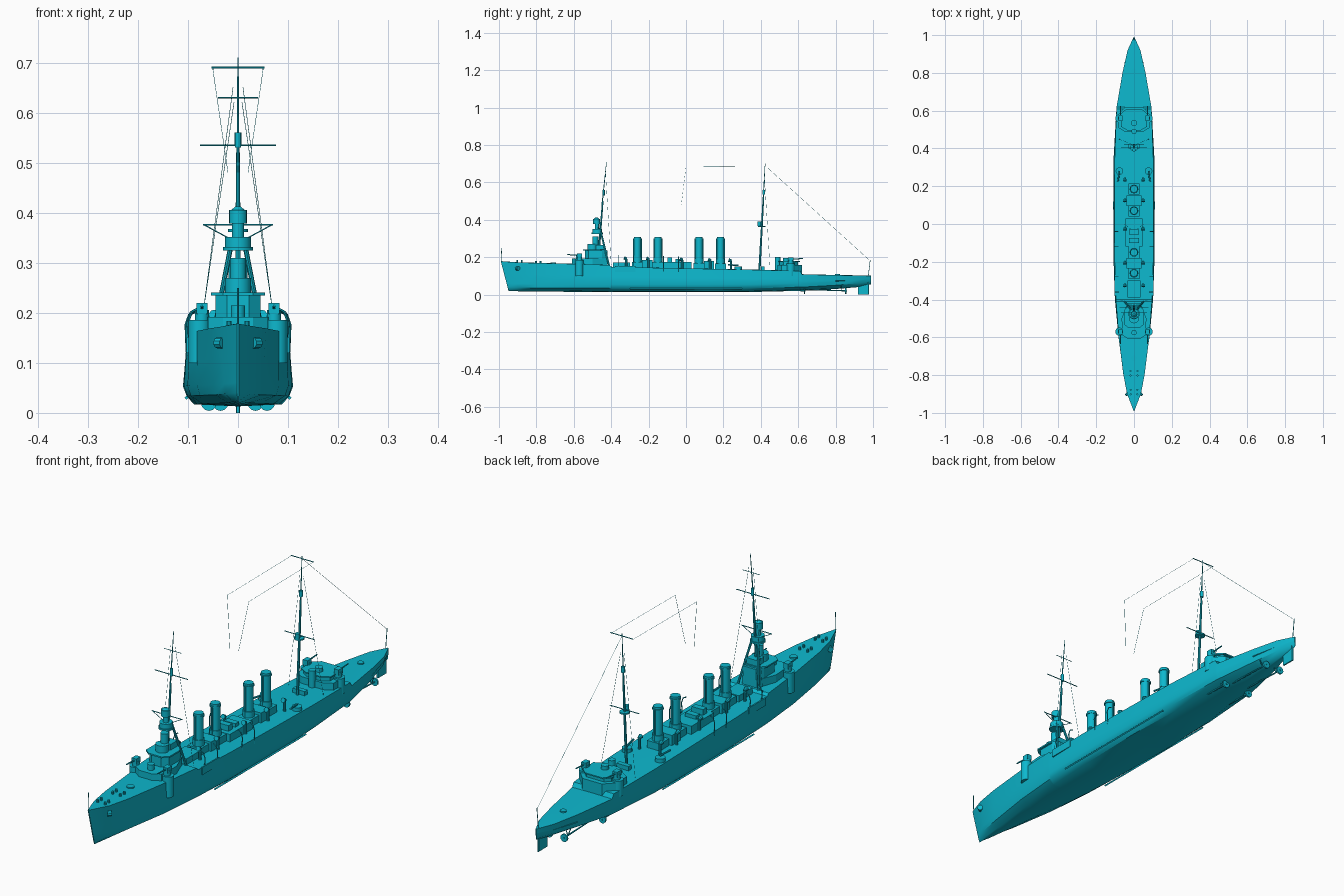
import bpy, bmesh, math
from mathutils import Vector

cube = bpy.data.objects.get("Cube")
if cube:
    bpy.data.objects.remove(cube, do_unlink=True)

paint = bpy.data.materials.new("teal_paint")
paint.use_nodes = True
TEAL = (0.004, 0.48, 0.62, 1)
paint.diffuse_color = TEAL
paint.node_tree.nodes["Principled BSDF"].inputs["Base Color"].default_value = TEAL


def finish(name, bm, smooth=False):
    bmesh.ops.recalc_face_normals(bm, faces=bm.faces)
    mesh = bpy.data.meshes.new(name)
    bm.to_mesh(mesh)
    bm.free()
    mesh.materials.append(paint)
    ob = bpy.data.objects.new(name, mesh)
    bpy.context.collection.objects.link(ob)
    if smooth:
        bpy.ops.object.select_all(action='DESELECT')
        ob.select_set(True)
        bpy.context.view_layer.objects.active = ob
        bpy.ops.object.shade_smooth_by_angle(angle=math.radians(35))
    return ob


def prism(name, outline, z0, z1):
    """Extrude a half outline of (x, y) points mirrored across the centreline."""
    pts = outline + [(-x, y) for x, y in reversed(outline)]
    bm = bmesh.new()
    low = [bm.verts.new((x, y, z0)) for x, y in pts]
    face = bm.faces.new(low)
    top = bmesh.ops.extrude_face_region(bm, geom=[face])["geom"]
    bmesh.ops.translate(bm, vec=(0, 0, z1 - z0),
                        verts=[v for v in top if isinstance(v, bmesh.types.BMVert)])
    return finish(name, bm)


def block(name, w, y0, y1, z0, z1, x=0):
    ob = prism(name, [(w, y0), (w, y1)], z0, z1)
    ob.location.x = x
    return ob


def rod(name, a, b, r, r2=None, sides=8):
    """Tapered cylinder between two points."""
    a, b = Vector(a), Vector(b)
    bm = bmesh.new()
    bmesh.ops.create_cone(bm, cap_ends=True, segments=sides, radius1=r,
                          radius2=r if r2 is None else r2, depth=(b - a).length)
    turn = (b - a).to_track_quat('Z', 'Y').to_matrix()
    bmesh.ops.rotate(bm, matrix=turn, verts=bm.verts)
    bmesh.ops.translate(bm, vec=(a + b) / 2, verts=bm.verts)
    return finish(name, bm, sides > 6)


def drum(name, x, y, z0, z1, r, r2=None, sides=16):
    return rod(name, (x, y, z0), (x, y, z1), r, r2, sides)


def pair(name, make):
    for label, s in (("left", 1), ("right", -1)):
        make(f"{label}_{name}", s)


# Hull stations: y, deck half width, waterline half width, bottom half width, keel z, deck z
stations = [
    (-.99, .002, .002, .001, .020, .178), (-.9, .036, .027, .010, .018, .172),
    (-.8, .056, .049, .020, .016, .169), (-.6, .081, .082, .045, .015, .164),
    (-.41, .095, .100, .070, .014, .158), (-.40, .096, .101, .071, .014, .148),
    (-.2, .102, .108, .082, .013, .144), (.1, .103, .110, .088, .013, .138),
    (.35, .102, .108, .078, .014, .133), (.61, .093, .093, .048, .020, .126),
    (.62, .092, .092, .047, .020, .108), (.8, .061, .058, .020, .030, .104),
    (.92, .034, .028, .008, .040, .102), (.99, .002, .002, .001, .055, .100)]


def deck_z(y):
    for a, b in zip(stations, stations[1:]):
        if y <= b[0]:
            return a[5] + (b[5] - a[5]) * (y - a[0]) / (b[0] - a[0])


def deck_w(y):
    for a, b in zip(stations, stations[1:]):
        if y <= b[0]:
            return a[1] + (b[1] - a[1]) * (y - a[0]) / (b[0] - a[0])


bm = bmesh.new()
rings = []
for i, (y, dw, ww, bw, zb, zd) in enumerate(stations):
    half = [(bw, zb + .004), (ww * .93, zb + .02), (ww, zb + .04),
            (ww * .55 + dw * .45, zd * .6 + zb * .4), (dw, zd)]
    loop = [(0, zb)] + half + [(0, zd + .001)] + [(-x, z) for x, z in reversed(half)]
    rake = (lambda z: (zd - z) * .26) if i == 0 else (lambda z: 0)
    rings.append([bm.verts.new((x, y + rake(z), z)) for x, z in loop])
for a, b in zip(rings, rings[1:]):
    n = len(a)
    for k in range(n):
        bm.faces.new((a[k], a[(k + 1) % n], b[(k + 1) % n], b[k]))
bm.faces.new(rings[0])
bm.faces.new(rings[-1])
finish("hull", bm, True)

# Rudder, propeller shafts and their brackets
block("rudder", .003, .92, .975, .0, .058)
rod("rudder_stock", (0, .975, 0), (0, .975, .09), .004)
for y, x in ((.5, .058), (.72, .035)):
    def shaft(name, s):
        rod(name + "_shaft", (s * x, y - .15, .03), (s * x, y + .14, .02), .003)
        rod(name + "_propeller", (s * x, y + .13, .02), (s * x, y + .137, .02), .016, sides=12)
        for dx in (-.012, .012):
            rod(name + "_bracket", (s * x, y + .11, .02), (s * (x + dx), y + .11, .05), .002)
    pair("propeller_set", shaft)
pair("bilge_keel", lambda n, s: rod(n, (s * .103, -.3, .03), (s * .103, .3, .03), .004, sides=4))

# Bow fittings and end staffs
rod("bow_staff", (0, -.985, .17), (0, -.987, .25), .0015)
rod("stern_staff", (0, .975, .1), (0, .985, .185), .0015)
for y in (-.89, -.79):
    def bollards(name, s):
        for d in (-.012, .012):
            drum(name, s * .018, y + d, deck_z(y) - .01, deck_z(y) + .012, .005, sides=10)
    pair("mooring_post", bollards)
pair("anchor", lambda n, s: rod(n, (s * .03, -.905, .14), (s * .042, -.895, .14), .011, sides=10))
for y, r in ((-.71, .015), (.81, .013)):
    drum("deck_hatch", 0, y, deck_z(y) - .01, deck_z(y) + .006, r)

# Bridge: stepped houses and conning tower
prism("bridge_base", [(.03, -.61), (.06, -.59), (.066, -.5), (.05, -.46), (.035, -.42)], .14, .192)
prism("bridge_house", [(.022, -.54), (.045, -.52), (.045, -.45), (.03, -.42)], .19, .235)
prism("bridge_wing_deck", [(.03, -.55), (.054, -.53), (.054, -.46), (.03, -.43)], .235, .241)
drum("conning_tower", 0, -.5, .235, .27, .026)
drum("chart_house", 0, -.485, .265, .31, .016)
block("wheelhouse", .025, -.48, -.435, .24, .265)
drum("range_finder", 0, -.575, .19, .215, .014)

# Guns with shields on both superstructures
def gun(name, x, y, z, facing):
    drum(name + "_mount", x, y, z, z + .02, .014)
    block(name + "_shield", .011, y - .014, y + .014, z + .012, z + .034, x)
    rod(name + "_barrel", (x, y, z + .024), (x, y + facing * .065, z + .028), .0035, .0025)


for y, z, f in ((-.57, .186, -1), (.56, .165, 1)):
    pair("gun", lambda n, s: gun(n, s * .072, y, z, f))
    pair("gun_sponson", lambda n, s: drum(n, s * .077, y, .1, z, .022))

# Tripod foremast with spotting top
rod("foremast", (0, -.47, .18), (0, -.445, .5), .006, .004)
rod("fore_topmast", (0, -.449, .48), (0, -.425, .71), .003, .0012)
pair("tripod_leg", lambda n, s: rod(n, (s * .05, -.41, .15), (s * .012, -.458, .345), .005))
drum("spotting_platform", 0, -.475, .325, .332, .03)
drum("spotting_house", 0, -.475, .332, .352, .026)
rod("spotting_roof_yard", (-.07, -.468, .376), (.07, -.468, .376), .0018)
pair("spotting_brace", lambda n, s: rod(n, (s * .068, -.468, .376), (s * .02, -.468, .35), .0012))
drum("spotting_neck", 0, -.475, .35, .38, .012)
drum("spotting_top", 0, -.478, .378, .405, .018)
drum("spotting_cap", 0, -.478, .405, .412, .014, .006)
drum("fore_lantern", 0, -.44, .53, .56, .006)
rod("fore_yard", (-.076, -.441, .535), (.076, -.441, .535), .0018)
rod("fore_upper_yard", (-.04, -.43, .63), (.04, -.43, .63), .0012)

# Mainmast
rod("mainmast", (0, .392, .12), (0, .414, .52), .006, .004)
rod("main_topmast", (0, .412, .5), (0, .423, .7), .003, .0012)
drum("main_lantern", 0, .416, .535, .56, .007)
drum("searchlight_platform", 0, .405, .362, .368, .02)
drum("searchlight", 0, .392, .368, .39, .009)
rod("main_lower_yard", (-.068, .406, .376), (.068, .406, .376), .0018)
rod("main_upper_yard", (-.053, .423, .69), (.053, .423, .69), .0018)
block("mast_foot", .028, .4, .42, .13, .15)

# Funnels, each with a casing, a collar and steam pipes
for y in (-.26, -.15, .07, .185):
    zd = deck_z(y)
    block("funnel_casing", .03, y - .03, y + .03, zd - .01, zd + .03)
    drum("funnel", 0, y, zd, .308, .019, sides=24)
    drum("funnel_collar", 0, y, .294, .3, .022, sides=24)
    drum("funnel_foot", 0, y, zd + .03, zd + .055, .023, sides=24)
    for d in (-.021, .021):
        rod("steam_pipe", (0, y + d, zd), (0, y + d, .3), .0028)

# Midship deckhouses and ventilators
for y0, y1, w, h in ((-.39, -.3, .035, .025), (-.235, -.18, .04, .04), (-.12, .03, .046, .032),
                     (.095, .15, .04, .042), (-.1, -.075, .026, .056), (-.055, -.03, .026, .048)):
    block("deckhouse", w, y0, y1, .12, deck_z(y0) + h)
for y in (-.32, -.2, -.02, .13, .24):
    def vent(name, s):
        x, z = s * .048, deck_z(y)
        drum(name, x, y, z - .01, z + .045, .006, sides=10)
        rod(name + "_cowl", (x, y + .004, z + .045), (x, y - .012, z + .05), .006, .01, 10)
    pair("ventilator", vent)
pair("side_gun_platform", lambda n, s: drum(n, s * .077, .28, .12, .15, .02))
pair("side_gun", lambda n, s: rod(n, (s * .077, .28, .156), (s * .085, .225, .16), .004))

# Side bulwark plates and curved boat davits
pair("side_bulwark", lambda n, s: block(n, .003, -.38, -.27, .12, .152, s * .1))
for y in (-.36, -.28, -.12, -.04):
    def davit(name, s):
        x, z = s * deck_w(y), deck_z(y)
        path = [(x, y, z - .02), (x * 1.02, y, z + .035), (x * .95, y, z + .055), (x * .82, y, z + .062)]
        for a, b in zip(path, path[1:]):
            rod(name, a, b, .0022, sides=6)
    pair("boat_davit", davit)

# Aft superstructure
prism("aft_house", [(.05, .49), (.084, .51), (.084, .58), (.045, .62)], .1, .158)
prism("aft_upper_house", [(.03, .5), (.062, .52), (.062, .58), (.04, .6)], .155, .174)
prism("aft_roof", [(.035, .495), (.068, .515), (.068, .585), (.04, .61)], .174, .179)
drum("aft_drum", 0, .535, .17, .195, .016)
drum("aft_director", 0, .49, .13, .2, .014)

# Thin rigging wires
for s in (-1, 1):
    rod("fore_stay", (s * .075, -.40, .16), (s * .01, -.43, .65), .0006, sides=4)
    rod("main_stay", (s * .08, .45, .13), (s * .008, .42, .62), .0006, sides=4)
    rod("aerial", (s * .05, .423, .688), (s * .05, 0, .685), .0006, sides=4)
    rod("aerial_drop", (s * .05, 0, .685), (s * .02, -.025, .48), .0006, sides=4)
rod("stern_aerial", (0, .423, .69), (0, .985, .18), .0006, sides=4)
